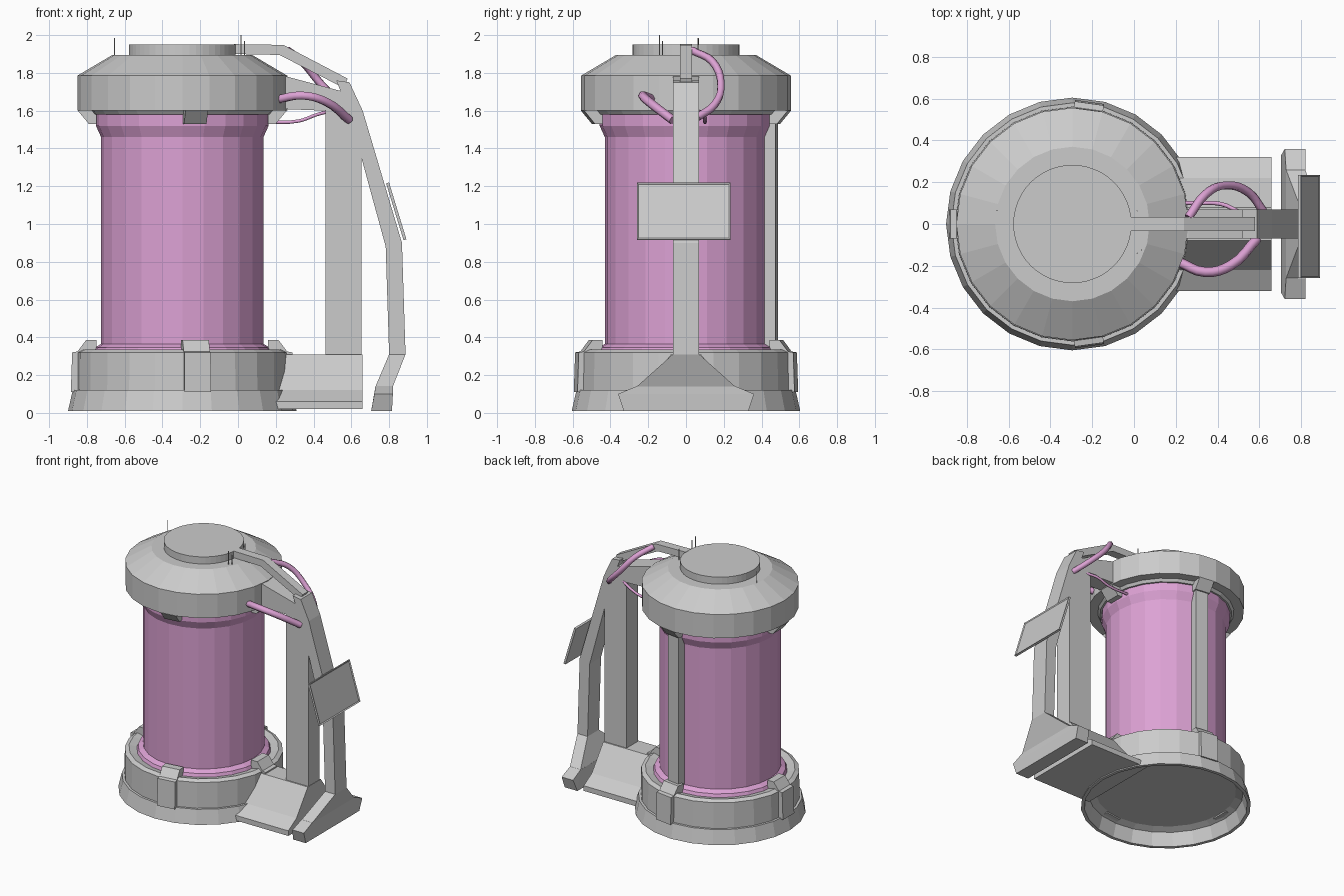
import bpy, bmesh, math
from mathutils import Vector, Matrix

if "Cube" in bpy.data.objects:
    bpy.data.objects.remove(bpy.data.objects["Cube"])

CX = -0.295  # tank axis
pink = bpy.data.materials.new("pink")
pink.diffuse_color = (0.72, 0.36, 0.66, 1)
pink.use_nodes = True
pink.node_tree.nodes["Principled BSDF"].inputs["Base Color"].default_value = pink.diffuse_color


def finish(name, bm, mat=None):
    bmesh.ops.remove_doubles(bm, verts=bm.verts, dist=1e-5)
    bmesh.ops.recalc_face_normals(bm, faces=bm.faces)
    me = bpy.data.meshes.new(name)
    bm.to_mesh(me)
    bm.free()
    ob = bpy.data.objects.new(name, me)
    bpy.context.collection.objects.link(ob)
    if mat:
        me.materials.append(mat)
    return ob


def lathe(name, profile, sides=24, mat=None):
    """Revolve (radius, z) points around the tank axis."""
    bm = bmesh.new()
    vs = [bm.verts.new((r, 0, z)) for r, z in profile]
    es = [bm.edges.new(p) for p in zip(vs, vs[1:])]
    bmesh.ops.spin(bm, geom=vs + es, cent=(0, 0, 0), axis=(0, 0, 1),
                   angle=2 * math.pi, steps=sides)
    bmesh.ops.translate(bm, verts=bm.verts, vec=(CX, 0, 0))
    return finish(name, bm, mat)


def prism(name, outline, a, b, plane="xz", turn=None):
    """Extrude an outline: 'xz' along y, 'yz' along x; optionally turn round the axis."""
    place = (lambda p, t: (p[0], t, p[1])) if plane == "xz" else (lambda p, t: (t, p[0], p[1]))
    bm = bmesh.new()
    f = bm.faces.new([bm.verts.new(place(p, a)) for p in outline])
    ext = bmesh.ops.extrude_face_region(bm, geom=[f])
    move = Vector(place((0, 0), b - a))
    bmesh.ops.translate(bm, vec=move, verts=[g for g in ext["geom"] if isinstance(g, bmesh.types.BMVert)])
    if turn is not None:
        bm.transform(Matrix.Translation((CX, 0, 0)) @ Matrix.Rotation(math.radians(turn), 4, "Z"))
    return finish(name, bm)


def tube(name, points, radius):
    """Round hose along a smooth path."""
    cu = bpy.data.curves.new(name, "CURVE")
    cu.dimensions = "3D"
    cu.bevel_depth = radius
    cu.bevel_resolution = 1
    cu.resolution_u = 4
    cu.use_fill_caps = True
    sp = cu.splines.new("BEZIER")
    sp.bezier_points.add(len(points) - 1)
    for bp, p in zip(sp.bezier_points, points):
        bp.co = p
        bp.handle_left_type = bp.handle_right_type = "AUTO"
    cu.materials.append(pink)
    ob = bpy.data.objects.new(name, cu)
    bpy.context.collection.objects.link(ob)


# Tank: hollow base, glass, cap and lid
lathe("base", [(0, 0.13), (0.37, 0.13), (0.5, 0.13), (0.55, 0.11), (0.58, 0.01), (0.605, 0.01),
               (0.58, 0.12), (0.562, 0.12), (0.56, 0.32), (0.53, 0.335), (0.47, 0.32), (0, 0.32)])
lathe("glass_tank", [(0, 0.32), (0.475, 0.32), (0.465, 0.345), (0.43, 0.365), (0.43, 1.46),
                     (0.457, 1.52), (0.457, 1.58), (0, 1.58)], mat=pink)
lathe("cap", [(0, 1.58), (0.47, 1.58), (0.485, 1.6), (0.556, 1.6), (0.556, 1.785),
              (0.37, 1.895), (0, 1.895)])
lathe("lid", [(0, 1.88), (0.283, 1.88), (0.283, 1.95), (0, 1.95)], sides=48)

# Clips around the base and cap
for i, ang in enumerate((-82, 0, 82, 180)):
    prism(f"base_clip_{i}", [(0.455, 0.33), (0.455, 0.385), (0.51, 0.385), (0.555, 0.325),
                             (0.583, 0.32), (0.59, 0.11), (0.5, 0.12)], -0.07, 0.07, turn=ang)
    prism(f"cap_clip_{i}", [(0.455, 1.53), (0.495, 1.53), (0.553, 1.6), (0.455, 1.61)],
          -0.06, 0.06, turn=ang)

# Rear rail up the glass
prism("rear_rail", [(0.42, 0.33), (0.485, 0.33), (0.485, 1.55), (0.42, 1.55)], -0.05, 0.05, turn=82)

# Side block, column and bracket to the cap
half = [(0.32, 0.02), (0.32, 0.06), (0.22, 0.12), (0.08, 0.31)]
prism("side_block", half + [(-y, z) for y, z in reversed(half)], 0.15, 0.658, plane="yz")
prism("column", [(0.463, 0.3), (0.655, 0.3), (0.655, 1.6), (0.6, 1.68), (0.463, 1.68)], -0.07, 0.07)
prism("cap_bracket", [(0.2, 1.785), (0.26, 1.78), (0.56, 1.7), (0.6, 1.62), (0.46, 1.6), (0.2, 1.61)],
      -0.07, 0.07)

# Outer arm and its slim top link
prism("arm", [(0.52, 1.76), (0.59, 1.75), (0.66, 1.6), (0.868, 0.9), (0.887, 0.31), (0.8, 0.31),
              (0.782, 0.88), (0.585, 1.6)], -0.07, 0.07)
prism("arm_link", [(-0.02, 1.952), (0.24, 1.948), (0.58, 1.77), (0.56, 1.72), (0.22, 1.895),
                   (-0.02, 1.9)], -0.033, 0.033)

# Flared foot
bm = bmesh.new()
for y, z, x0, x1 in ((0.07, 0.31, 0.8, 0.887), (0.26, 0.14, 0.728, 0.82)):
    for x in (x0, x1):
        for s in (-1, 1):
            bm.verts.new((x, s * y, z))
bmesh.ops.convex_hull(bm, input=bm.verts)
finish("foot_flare", bm)
bm = bmesh.new()
for y, z, x0, x1 in ((0.33, 0.01, 0.705, 0.815), (0.36, 0.1, 0.722, 0.82), (0.26, 0.142, 0.728, 0.82)):
    for x in (x0, x1):
        for s in (-1, 1):
            bm.verts.new((x, s * y, z))
bmesh.ops.convex_hull(bm, input=bm.verts)
finish("foot", bm)

# Tilted screen with a raised rim
bm = bmesh.new()
bmesh.ops.create_cube(bm, size=1)
bmesh.ops.scale(bm, verts=bm.verts, vec=(0.016, 0.495, 0.315))
front = max(bm.faces, key=lambda f: f.calc_center_median().x)
bmesh.ops.inset_region(bm, faces=[front], thickness=0.012)
bmesh.ops.translate(bm, verts=front.verts, vec=(-0.006, 0, 0))
bm.transform(Matrix.Translation((0.838, -0.012, 1.067)) @ Matrix.Rotation(math.radians(-17), 4, "Y"))
finish("screen", bm)

# Hoses
tube("upper_hose", [(0.26, 0.03, 1.92), (0.34, 0.14, 1.86), (0.44, 0.185, 1.74),
                    (0.55, 0.15, 1.63), (0.62, 0.06, 1.565)], 0.021)
tube("front_hose", [(0.21, -0.18, 1.66), (0.34, -0.23, 1.68), (0.46, -0.2, 1.65),
                    (0.59, -0.07, 1.55)], 0.024)
tube("thin_hose", [(0.14, 0.1, 1.54), (0.32, 0.1, 1.545), (0.42, 0.095, 1.58), (0.5, 0.06, 1.6)], 0.01)

# Antenna pins
for i, (x, y, top) in enumerate(((-0.655, 0.065, 1.985), (0.015, -0.14, 2.0), (0.035, -0.125, 1.97),
                                 (0.015, 0.063, 1.98))):
    bm = bmesh.new()
    bmesh.ops.create_cone(bm, cap_ends=True, segments=6, radius1=0.003, radius2=0.003, depth=top - 1.88,
                          matrix=Matrix.Translation((x, y, (top + 1.88) / 2)))
    finish(f"pin_{i}", bm)
